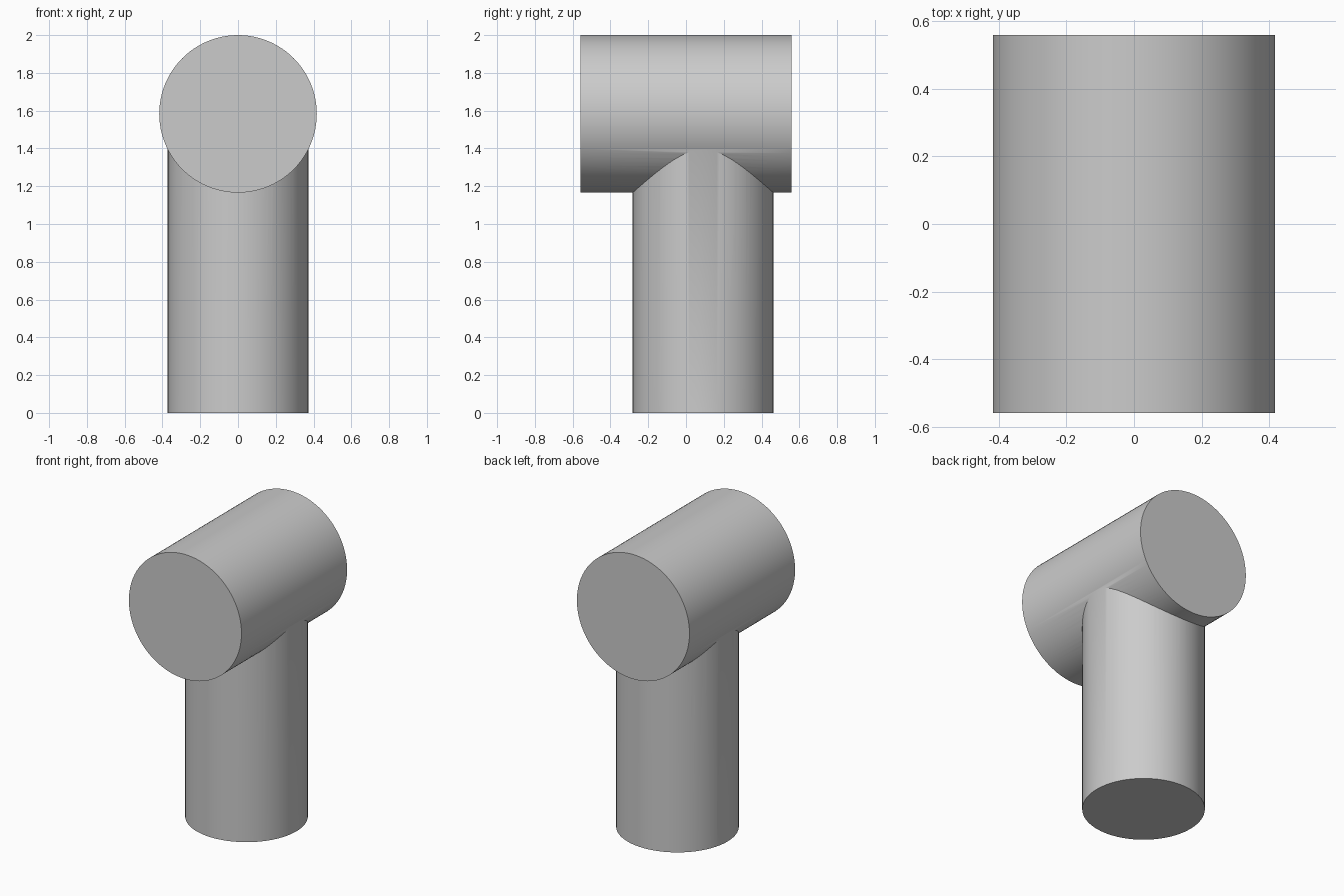
import bpy
import math

cube = bpy.data.objects.get("Cube")
if cube:
    bpy.data.objects.remove(cube, do_unlink=True)

# Single plain grey
grey = bpy.data.materials.new("plain grey")
grey.use_nodes = True
colour = (0.6, 0.6, 0.6, 1)
grey.diffuse_color = colour
grey.node_tree.nodes["Principled BSDF"].inputs["Base Color"].default_value = colour


def cylinder(name, radius, length, centre, tilt=0):
    bpy.ops.mesh.primitive_cylinder_add(
        vertices=96, radius=radius, depth=length,
        location=centre, rotation=(tilt, 0, 0))
    part = bpy.context.object
    part.name = name
    part.data.materials.append(grey)
    return part


# Horizontal head, running front to back
head = cylinder("mallet_head", 0.417, 1.117, (0, 0, 1.583), math.pi / 2)

# Upright handle, its top buried in the head
handle = cylinder("handle_cutter", 0.372, 1.583, (0, 0.09, 0.7915))
handle.hide_render = True

# Weld both into one solid
union = head.modifiers.new("join_handle", "BOOLEAN")
union.operation = "UNION"
union.solver = "EXACT"
union.object = handle
bpy.ops.object.select_all(action="DESELECT")
head.select_set(True)
bpy.context.view_layer.objects.active = head
bpy.ops.object.modifier_apply(modifier=union.name)
bpy.data.objects.remove(handle, do_unlink=True)
head.name = "mallet"
bpy.ops.object.shade_smooth_by_angle(angle=math.radians(30))
